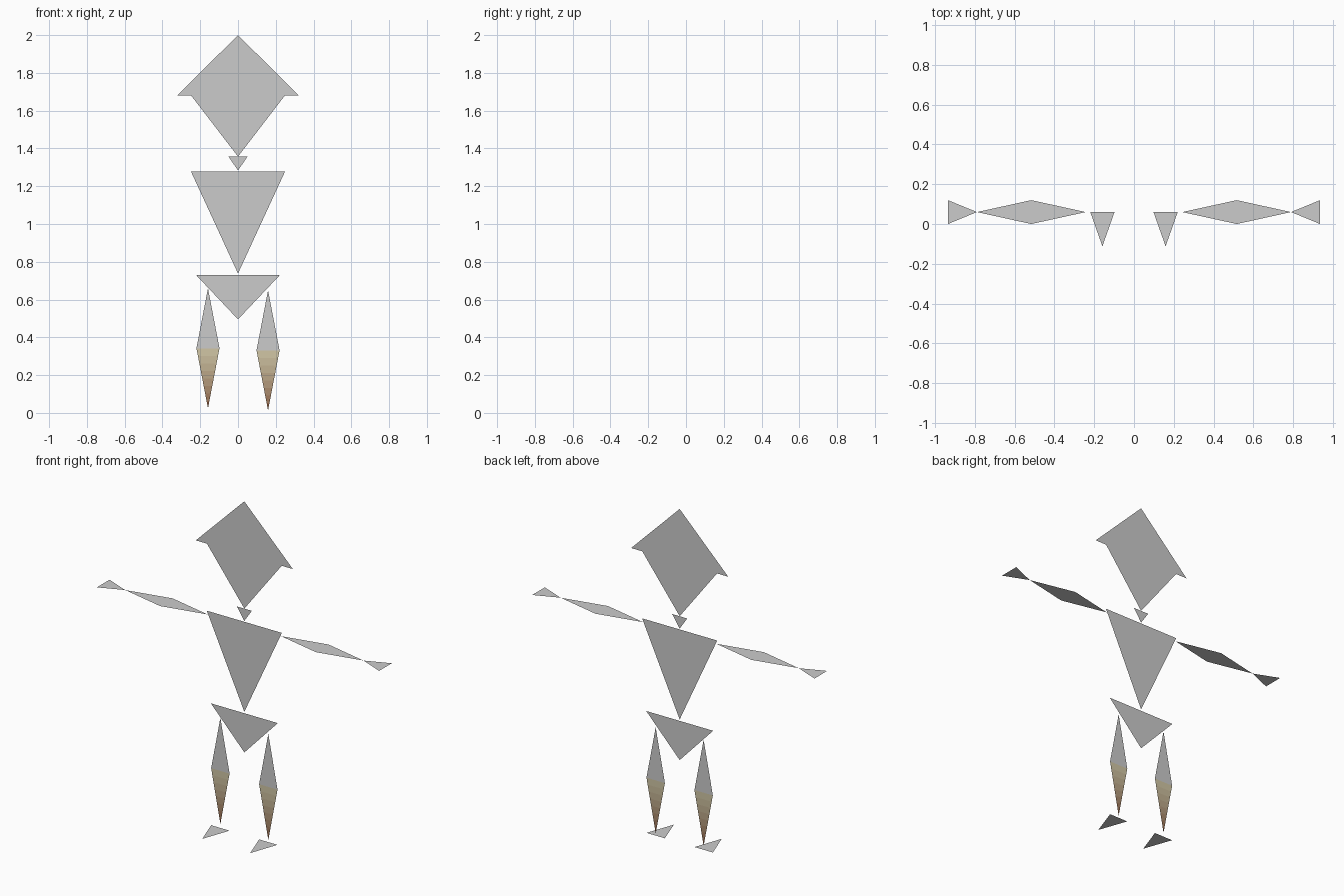
import bpy

if "Cube" in bpy.data.objects:
    bpy.data.objects.remove(bpy.data.objects["Cube"])

BODY_Y = 0.06    # vertical plane of the body
ARM_Z = 1.257    # horizontal plane of the arms
BANDS = 8        # colour steps of each lower leg


def flat(name, verts, faces):
    mesh = bpy.data.meshes.new(name)
    mesh.from_pydata(verts, [], faces)
    mesh.update()
    obj = bpy.data.objects.new(name, mesh)
    bpy.context.collection.objects.link(obj)
    return obj


def upright(name, pts):
    """Polygon in the vertical body plane, facing the front."""
    return flat(name, [(x, BODY_Y, z) for x, z in pts], [range(len(pts))])


def level(name, pts, z):
    """Polygon in a horizontal plane, facing up."""
    return flat(name, [(x, y, z) for x, y in pts], [range(len(pts))])


# head, neck, torso and pelvis
upright("head_top", [(-0.322, 1.68), (0.322, 1.68), (0, 2.0)])
upright("head_bottom", [(0, 1.357), (0.248, 1.68), (-0.248, 1.68)])
upright("neck", [(0, 1.283), (0.05, 1.357), (-0.05, 1.357)])
upright("torso", [(0, 0.738), (0.249, 1.278), (-0.249, 1.278)])
upright("pelvis", [(0, 0.495), (0.222, 0.73), (-0.222, 0.73)])

# brown fade shared by both lower legs
top, tip = (0.66, 0.60, 0.40), (0.28, 0.10, 0.04)
fade = []
for i in range(BANDS):
    t = (i + 0.5) / BANDS
    mat = bpy.data.materials.new(f"leg_brown_{i}")
    mat.diffuse_color = (*[a + (b - a) * t for a, b in zip(top, tip)], 1)
    mat.use_nodes = True
    mat.node_tree.nodes["Principled BSDF"].inputs["Base Color"].default_value = mat.diffuse_color
    fade.append(mat)

for side, s, ankle in (("left", -1, 0.024), ("right", 1, 0.013)):
    # arms: upper arm, forearm, hand
    def arm_part(name, pts):
        pts = [(s * x, y) for x, y in pts]
        level(f"{side}_{name}", pts if s > 0 else pts[::-1], ARM_Z)

    arm_part("upper_arm", [(0.243, 0.06), (0.517, 0.0), (0.517, 0.12)])
    arm_part("forearm", [(0.79, 0.06), (0.517, 0.12), (0.517, 0.0)])
    arm_part("hand", [(0.79, 0.06), (0.936, 0.0), (0.936, 0.12)])

    # legs: grey upper part, banded brown lower part, foot
    cx, w = s * 0.159, 0.061
    knee = ankle + 0.318
    upright(f"{side}_upper_leg",
            [(cx - w, knee), (cx + w, knee), (cx, knee + 0.318)])
    verts, faces = [], []
    for i in range(BANDS):
        t = i / BANDS
        z = knee + (ankle - knee) * t
        verts += [(cx - w * (1 - t), BODY_Y, z), (cx + w * (1 - t), BODY_Y, z)]
        if i < BANDS - 1:
            faces.append((2 * i, 2 * i + 2, 2 * i + 3, 2 * i + 1))
    verts.append((cx, BODY_Y, ankle))
    faces.append((2 * BANDS - 2, 2 * BANDS, 2 * BANDS - 1))
    leg = flat(f"{side}_lower_leg", verts, faces)
    for i, mat in enumerate(fade):
        leg.data.materials.append(mat)
        leg.data.polygons[i].material_index = i
    level(f"{side}_foot", [(cx, -0.112), (cx + w, 0.06), (cx - w, 0.06)], 0)
